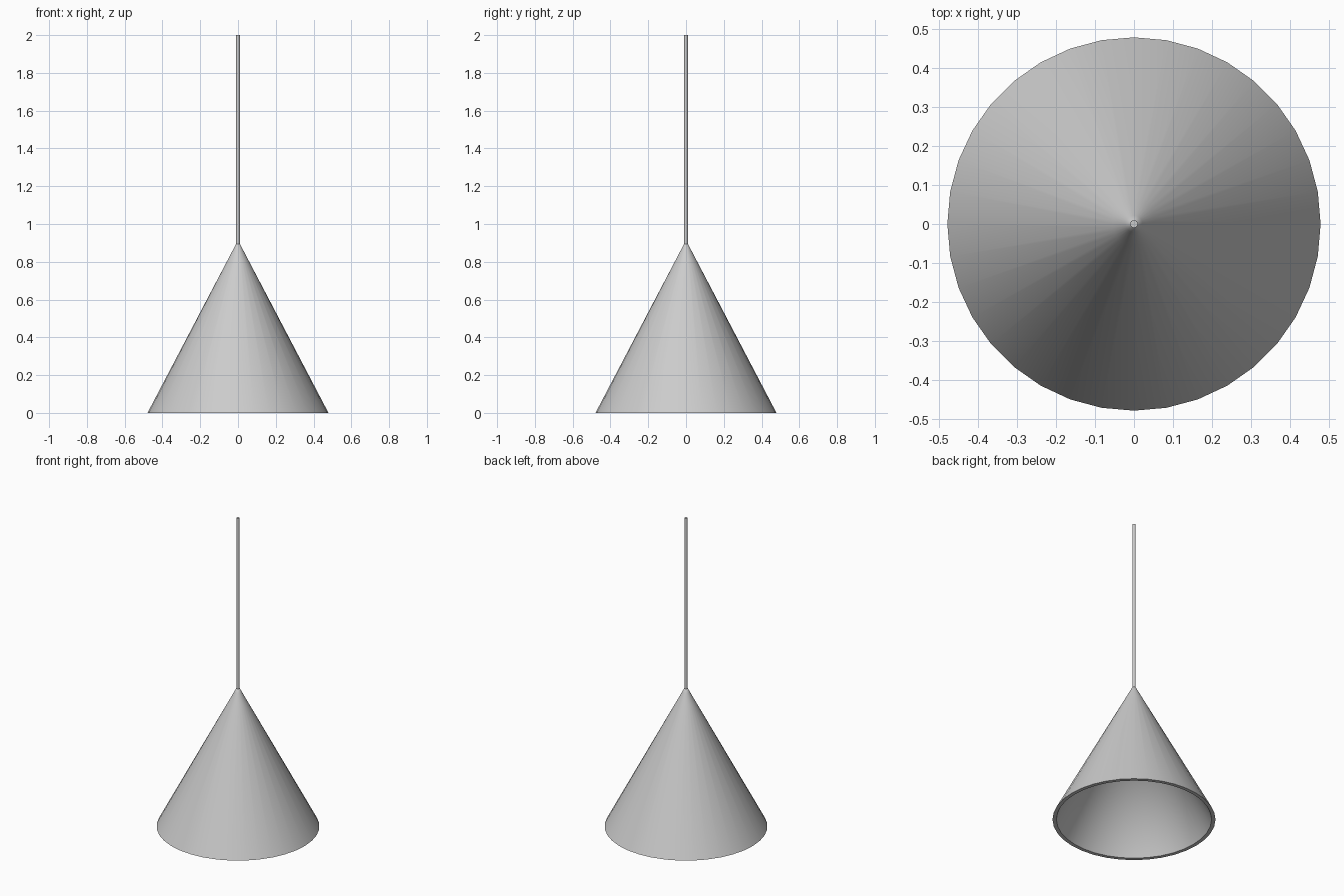
import bpy, bmesh, math

if "Cube" in bpy.data.objects:
    bpy.data.objects.remove(bpy.data.objects["Cube"])


def lathe(name, profile, sides, closed=False):
    """Revolve (radius, z) points about z; radius 0 gives a single pole."""
    bm = bmesh.new()
    rings = []
    for r, z in profile:
        if r == 0:
            rings.append([bm.verts.new((0, 0, z))] * sides)
        else:
            rings.append([bm.verts.new((r * math.cos(2 * math.pi * i / sides),
                                        r * math.sin(2 * math.pi * i / sides), z))
                          for i in range(sides)])
    for a, b in zip(rings, rings[1:]):
        for i in range(sides):
            j = (i + 1) % sides
            bm.faces.new(list(dict.fromkeys((a[i], a[j], b[j], b[i]))))
    bmesh.ops.recalc_face_normals(bm, faces=bm.faces)
    mesh = bpy.data.meshes.new(name)
    bm.to_mesh(mesh)
    bm.free()
    obj = bpy.data.objects.new(name, mesh)
    bpy.context.collection.objects.link(obj)
    bpy.ops.object.select_all(action='DESELECT')
    obj.select_set(True)
    bpy.context.view_layer.objects.active = obj
    bpy.ops.object.shade_smooth_by_angle(angle=math.radians(40))
    return obj


# Hollow conical shade: inner wall, rim, outer wall, small rounded tip
lathe("lamp_shade", [(0, 0.862), (0.456, 0), (0.479, 0), (0.055, 0.809),
                     (0.022, 0.872), (0.011, 0.894), (0, 0.902)], 36)

# Thin hanging cord with flat ends
lathe("cord", [(0, 0.88), (0.01, 0.88), (0.01, 2.0), (0, 2.0)], 16)
